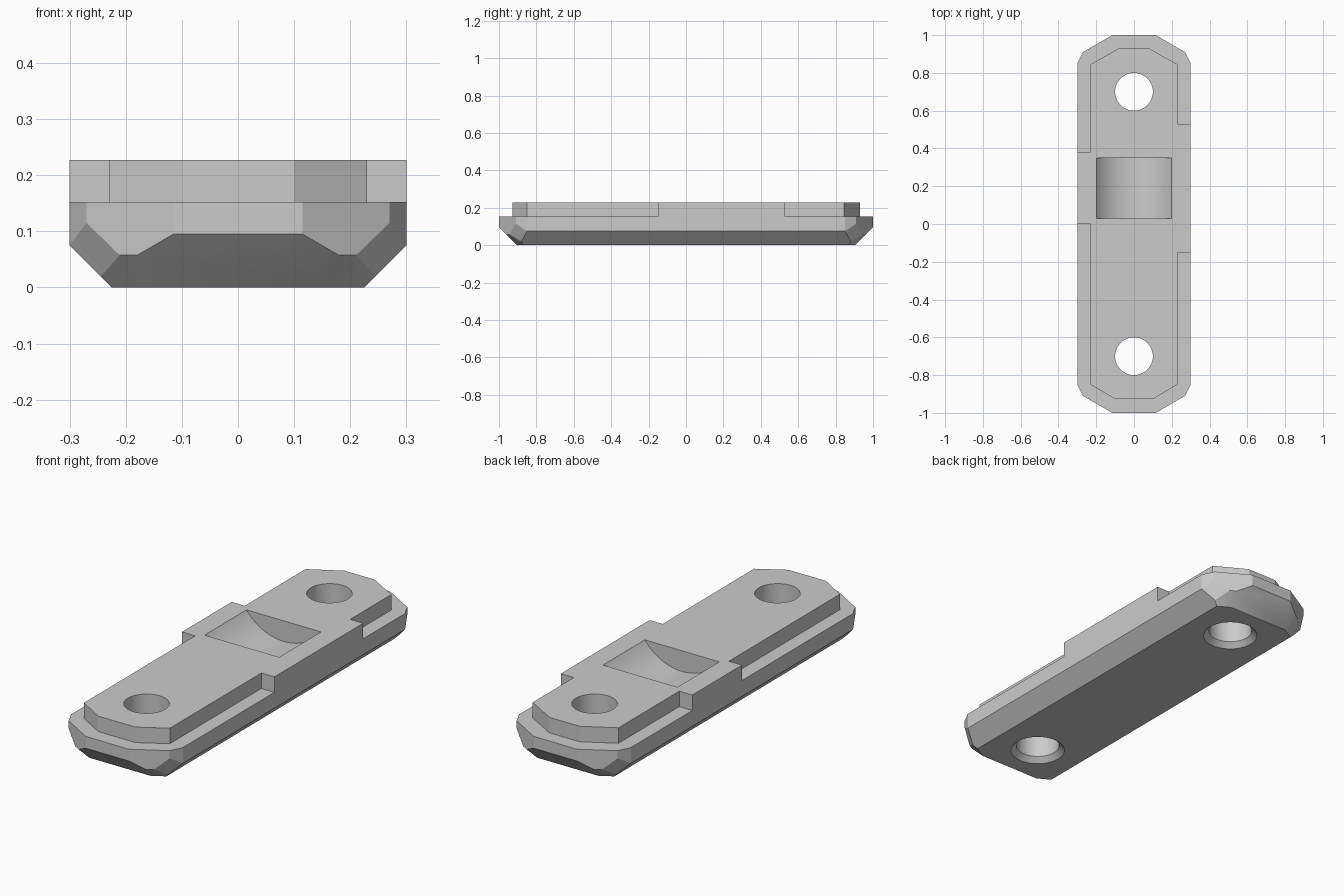
import bpy, bmesh, math
from mathutils import Vector, Matrix

cube = bpy.data.objects.get("Cube")
if cube:
    bpy.data.objects.remove(cube, do_unlink=True)

BASE_TOP, TOP = 0.152, 0.227

grey = bpy.data.materials.new("plain_grey")
grey.use_nodes = True
grey.diffuse_color = (0.6, 0.6, 0.6, 1)
grey.node_tree.nodes["Principled BSDF"].inputs["Base Color"].default_value = (0.6, 0.6, 0.6, 1)


def finish(name, bm):
    bmesh.ops.recalc_face_normals(bm, faces=bm.faces)
    mesh = bpy.data.meshes.new(name)
    bm.to_mesh(mesh)
    bm.free()
    mesh.materials.append(grey)
    obj = bpy.data.objects.new(name, mesh)
    bpy.context.collection.objects.link(obj)
    return obj


def prism(outline, z0, z1):
    bm = bmesh.new()
    face = bm.faces.new([bm.verts.new((x, y, z0)) for x, y in outline])
    ext = bmesh.ops.extrude_face_region(bm, geom=[face])
    moved = [v for v in ext["geom"] if isinstance(v, bmesh.types.BMVert)]
    bmesh.ops.translate(bm, verts=moved, vec=(0, 0, z1 - z0))
    return bm


def cut(bm, point, normal):
    # Slice off everything beyond the plane and cap the opening
    bmesh.ops.bisect_plane(bm, geom=bm.verts[:] + bm.edges[:] + bm.faces[:], dist=1e-5,
                           plane_co=point, plane_no=normal, clear_outer=True)
    bmesh.ops.holes_fill(bm, edges=[e for e in bm.edges if e.is_boundary], sides=0)


def cone(name, r1, r2, depth, matrix):
    bm = bmesh.new()
    bmesh.ops.create_cone(bm, cap_ends=True, segments=64, radius1=r1, radius2=r2,
                          depth=depth, matrix=matrix)
    obj = finish(name, bm)
    obj.hide_render = True
    return obj


def boolean(target, other, operation):
    mod = target.modifiers.new("join", "BOOLEAN")
    mod.operation, mod.solver, mod.object = operation, "EXACT", other
    bpy.context.view_layer.objects.active = target
    bpy.ops.object.modifier_apply(modifier=mod.name)
    bpy.data.objects.remove(other, do_unlink=True)


# Lower body with faceted ends
quarter = [(0.3, 0.85), (0.27, 0.91), (0.115, 1.0)]
half = quarter + [(-x, y) for x, y in reversed(quarter)]
body = prism(half + [(-x, -y) for x, y in half], 0, BASE_TOP)

# Underside chamfers along ends, sides and corners
for s in (-1, 1):
    cut(body, (0, s, 0.095), (0, s, -1))
    cut(body, (s * 0.3, 0, 0.075), (s, 0, -1))
for sx in (-1, 1):
    for sy in (-1, 1):
        cut(body, (sx * 0.195, sy * 0.953, 0.057), (sx * 0.5, sy * 0.866, -1))
        cut(body, (sx * 0.27, sy * 0.91, 0.115), (sx * 0.488, sy * 0.414, -0.255))
plate = finish("mounting_plate", body)

# Raised upper deck with an offset tab on each side
deck_outline = [
    (0.1, -0.927), (0.23, -0.85), (0.23, -0.15), (0.3, -0.15), (0.3, 0.53), (0.23, 0.53),
    (0.23, 0.845), (0.08, 0.93), (-0.08, 0.93), (-0.23, 0.845), (-0.23, 0.38), (-0.3, 0.38),
    (-0.3, 0), (-0.23, 0), (-0.23, -0.85), (-0.1, -0.927)]
deck = finish("upper_deck", prism(deck_outline, BASE_TOP, TOP))
boolean(plate, deck, "UNION")

# Screw holes, widened at the underside
for y in (-0.7, 0.7):
    boolean(plate, cone("hole", 0.1, 0.1, 1, Matrix.Translation((0, y, 0))), "DIFFERENCE")
    boolean(plate, cone("countersink", 0.145, 0.085, 0.06,
                        Matrix.Translation((0, y, 0.01))), "DIFFERENCE")

# Scooped thumb recess
scoop = Matrix.Translation((0, 0.19, TOP + 0.15)) @ Matrix.Rotation(math.pi / 2, 4, "X")
boolean(plate, cone("scoop", 0.25, 0.25, 0.32, scoop), "DIFFERENCE")

bpy.ops.object.select_all(action="DESELECT")
plate.select_set(True)
bpy.context.view_layer.objects.active = plate
bpy.ops.object.shade_smooth_by_angle(angle=math.radians(25))
